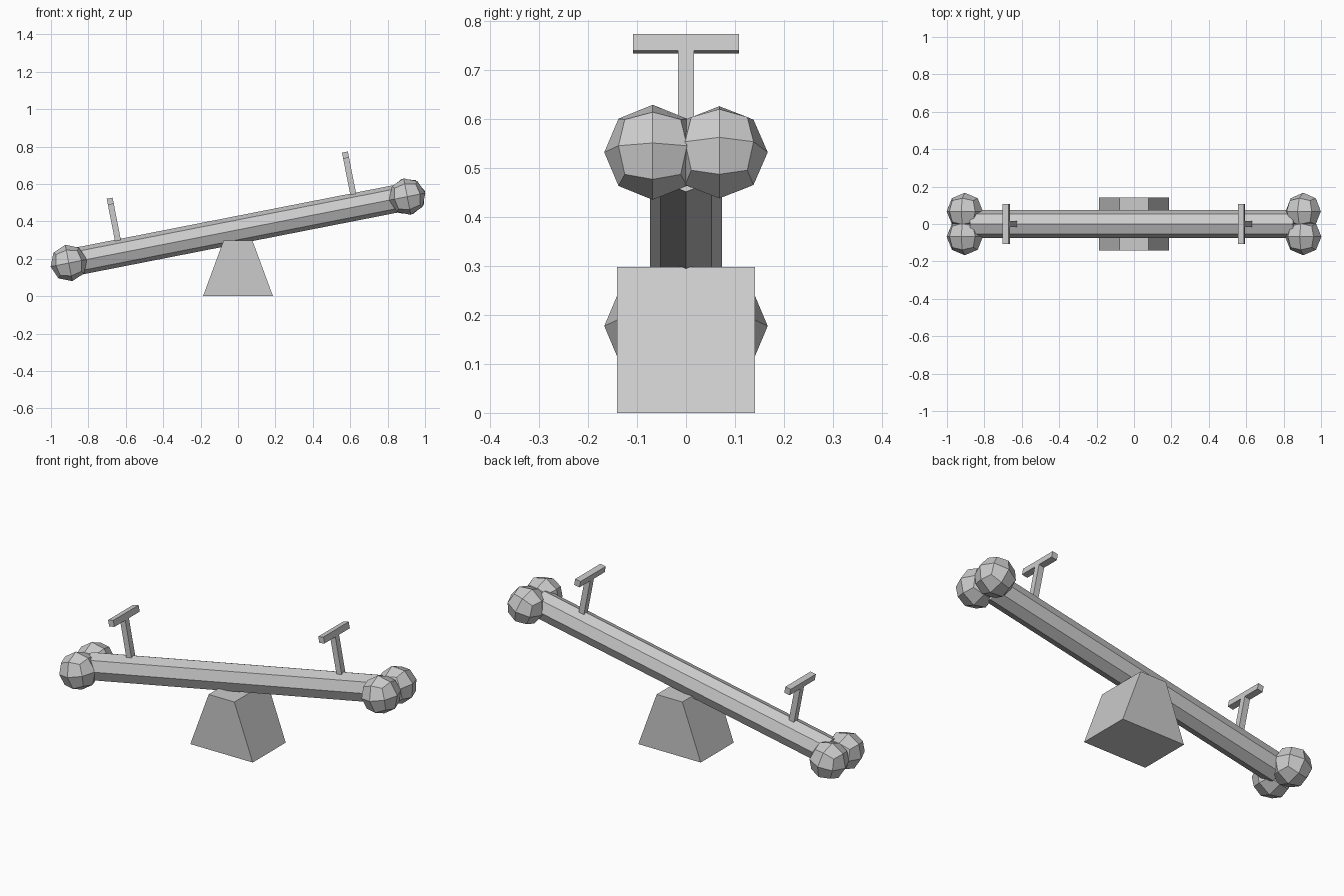
import bpy, bmesh
from math import radians
from mathutils import Matrix, Vector

if "Cube" in bpy.data.objects:
    bpy.data.objects.remove(bpy.data.objects["Cube"], do_unlink=True)

grey = bpy.data.materials.new("plain_grey")
grey.use_nodes = True
COLOR = (0.6, 0.6, 0.6, 1)
grey.diffuse_color = COLOR
grey.node_tree.nodes["Principled BSDF"].inputs["Base Color"].default_value = COLOR

TILT = radians(11.1)
# Beam space: x runs along the tilted beam, z is perpendicular to it
BEAM = Matrix.Translation((0, 0, 0.355)) @ Matrix.Rotation(-TILT, 4, 'Y')


def finish(name, bm, matrix=Matrix()):
    bmesh.ops.recalc_face_normals(bm, faces=bm.faces)
    mesh = bpy.data.meshes.new(name)
    bm.to_mesh(mesh)
    bm.free()
    mesh.materials.append(grey)
    obj = bpy.data.objects.new(name, mesh)
    obj.matrix_world = matrix
    bpy.context.collection.objects.link(obj)
    return obj


def box(name, center, size, matrix):
    bm = bmesh.new()
    bmesh.ops.create_cube(bm, size=1)
    for v in bm.verts:
        v.co = Vector(center) + v.co * Vector(size)
    finish(name, bm, matrix)


def ball(name, center, tilt):
    # Cube divided once and pushed out to a sphere
    bm = bmesh.new()
    bmesh.ops.create_cube(bm, size=1)
    bmesh.ops.subdivide_edges(bm, edges=bm.edges[:], cuts=1, use_grid_fill=True)
    for v in bm.verts:
        v.co = v.co.normalized() * 0.099
    finish(name, bm, Matrix.Translation(center) @ Matrix.Rotation(-tilt, 4, 'Y'))


# Tapered pivot block
bm = bmesh.new()
profile = [(-0.187, 0), (0.187, 0), (0.077, 0.298), (-0.077, 0.298)]
face = bm.faces.new([bm.verts.new((x, -0.141, z)) for x, z in profile])
new = bmesh.ops.extrude_face_region(bm, geom=[face])["geom"]
for v in new:
    if isinstance(v, bmesh.types.BMVert):
        v.co.y = 0.141
finish("pivot_block", bm)

# Eight-sided beam with a ridge on top
bm = bmesh.new()
bmesh.ops.create_cone(bm, cap_ends=True, segments=8, radius1=0.074, radius2=0.074,
                      depth=1.76, matrix=Matrix.Rotation(radians(90), 4, 'Y'))
finish("beam", bm, BEAM)

# Handles and paired end balls
for side, s in (("left", 1), ("right", -1)):
    u = 0.641 * s
    box(side + "_handle_stem", (u, 0, 0.16), (0.032, 0.032, 0.21), BEAM)
    box(side + "_handle_bar", (u, 0, 0.281), (0.032, 0.216, 0.034), BEAM)
    for end, t in (("front", -1), ("back", 1)):
        center = BEAM @ Vector((0.922 * s, 0.068 * t, 0))
        tilt = radians(18) if s == t == 1 else TILT
        ball(f"{side}_{end}_ball", center, tilt)
